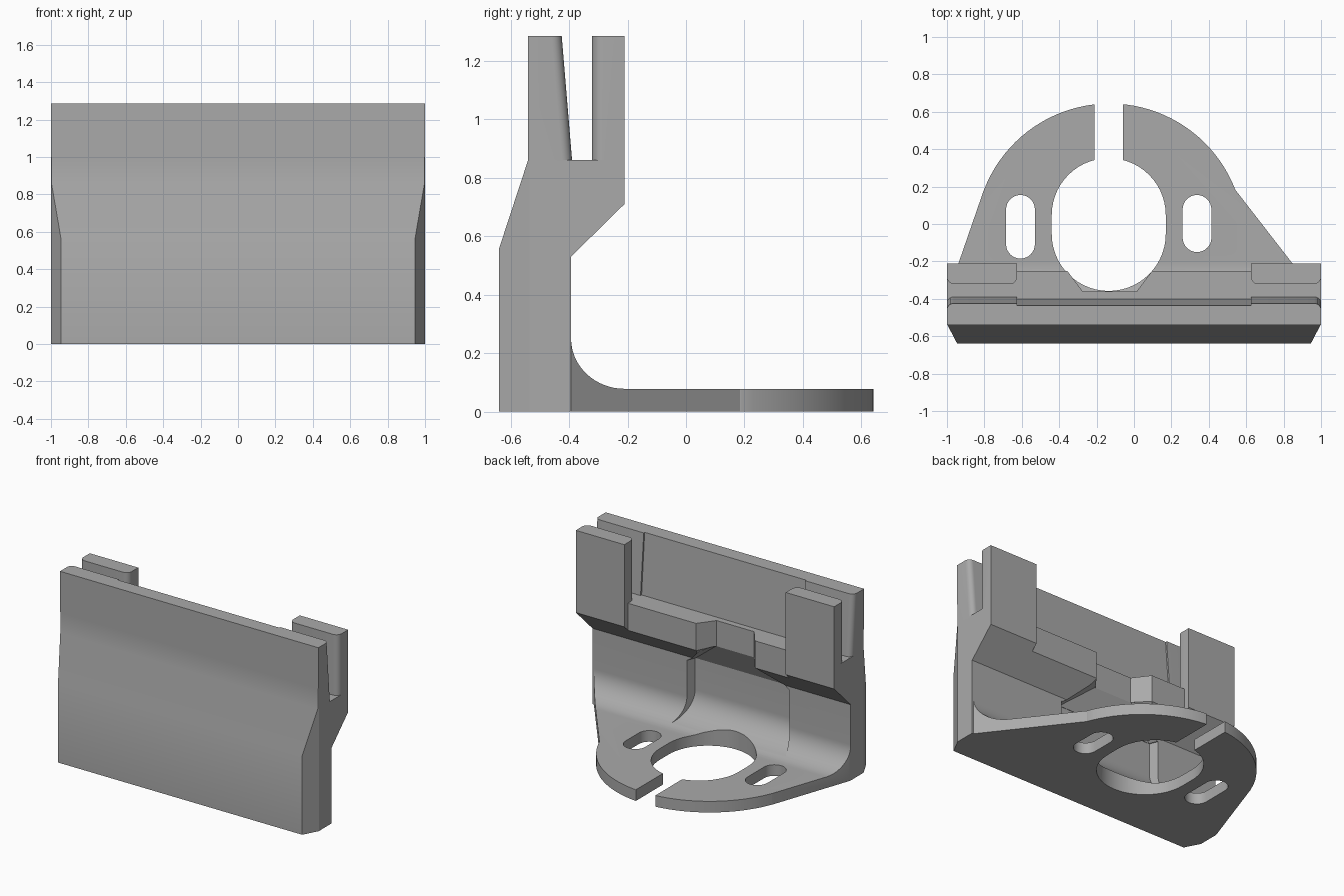
import bpy, bmesh, math

cube = bpy.data.objects.get("Cube")
if cube:
    bpy.data.objects.remove(cube, do_unlink=True)

grey = bpy.data.materials.new("plain_grey")
grey.use_nodes = True
grey.diffuse_color = (0.4, 0.4, 0.4, 1)
grey.node_tree.nodes["Principled BSDF"].inputs["Base Color"].default_value = (0.4, 0.4, 0.4, 1)

CX = -0.13  # centre line of the motor opening


def arc(cx, cy, rx, ry, start, end, n=16):
    """Points along an elliptical arc, angles in degrees."""
    angles = [math.radians(start + (end - start) * i / n) for i in range(n + 1)]
    return [(cx + rx * math.cos(a), cy + ry * math.sin(a)) for a in angles]


def finish(name, bm):
    bmesh.ops.recalc_face_normals(bm, faces=bm.faces)
    mesh = bpy.data.meshes.new(name)
    bm.to_mesh(mesh)
    bm.free()
    mesh.materials.append(grey)
    ob = bpy.data.objects.new(name, mesh)
    bpy.context.collection.objects.link(ob)
    return ob


def loft(name, ring_a, ring_b, edit=None):
    """Solid between two matching rings of 3D points."""
    bm = bmesh.new()
    a = [bm.verts.new(p) for p in ring_a]
    b = [bm.verts.new(p) for p in ring_b]
    bm.faces.new(a)
    bm.faces.new(b[::-1])
    for i in range(len(a)):
        j = (i + 1) % len(a)
        bm.faces.new((a[i], b[i], b[j], a[j]))
    if edit:
        edit(bm)
    return finish(name, bm)


def plan(name, pts, z0, z1):
    return loft(name, [(x, y, z0) for x, y in pts], [(x, y, z1) for x, y in pts])


def side(name, pts, half, edit=None, centre=0):
    return loft(name, [(centre - half, y, z) for y, z in pts],
                [(centre + half, y, z) for y, z in pts], edit)


def rect(x0, x1, y0, y1):
    return [(x0, y0), (x1, y0), (x1, y1), (x0, y1)]


def slot(x, y0, y1, r, n=16):
    return arc(x, y1 - r, r, r, 0, 180, n) + arc(x, y0 + r, r, r, 180, 360, n)


def combine(target, tool, operation):
    mod = target.modifiers.new("combine", "BOOLEAN")
    mod.operation = operation
    mod.solver = "EXACT"
    mod.object = tool
    bpy.context.view_layer.objects.active = target
    bpy.ops.object.modifier_apply(modifier=mod.name)
    bpy.data.objects.remove(tool, do_unlink=True)


# Lower wall with the overhanging ledge
bracket = side("mounting_bracket", [
    (-0.64, 0), (-0.64, 0.555), (-0.54, 0.86), (-0.21, 0.86),
    (-0.21, 0.71), (-0.393, 0.53), (-0.393, 0)], 1)

# Base plate with a fillet, trimmed to its rounded outline
base = side("base_plate", [(-0.45, 0), (-0.45, 0.25)]
            + arc(-0.21, 0.25, 0.183, 0.172, 180, 270) + [(0.7, 0.078), (0.7, 0)], 1)
outline = [(-0.999, -0.5), (-0.999, -0.385), (-0.8, 0.19)]
outline += arc(CX, -0.076, 0.72, 0.72, 158.5, 21.5, 40)
outline += [(0.54, 0.185), (0.99, -0.395), (0.99, -0.5)]
combine(base, plan("base_outline", outline, -0.1, 0.5), "INTERSECT")
combine(bracket, base, "UNION")


# Upper front panel with rounded rear corners
def round_rear_ends(bm):
    edges = [e for e in bm.edges if all(v.co.y > -0.45 for v in e.verts)
             and abs(e.verts[0].co.x - e.verts[1].co.x) < 0.01]
    bmesh.ops.bevel(bm, geom=edges, offset=0.035, segments=6, profile=0.5, affect="EDGES")


panel = side("front_panel", [(-0.54, 1.285), (-0.425, 1.285), (-0.388, 0.84),
                             (-0.53, 0.84), (-0.54, 0.86)], 1, round_rear_ends)
combine(bracket, panel, "UNION")

# Two rear tabs with rounded inner corners
for s in (-1, 1):
    r = 0.04
    tab = [(0.625, -0.21)] + arc(0.625 + r, -0.322 + r, r, r, 180, 270, 6)
    tab += arc(1 - r, -0.322 + r, r, r, 270, 360, 6) + [(1, -0.21)]
    combine(bracket, plan("rear_tab", [(s * x, y) for x, y in tab], 0.8, 1.285), "UNION")

# Thinner middle of the front panel and shallower middle of the ledge
combine(bracket, side("panel_cutter", [(-0.437, 1.3), (-0.402, 0.86),
                                       (-0.33, 0.86), (-0.33, 1.3)], 0.625), "DIFFERENCE")
combine(bracket, plan("ledge_cutter", rect(-0.625, 0.625, -0.25, -0.1), 0.6, 1.4), "DIFFERENCE")

# Notch in the ledge
notch = [(CX - 0.31, -0.14), (CX - 0.145, -0.36), (CX + 0.145, -0.36), (CX + 0.31, -0.14)]
combine(bracket, plan("notch_cutter", notch, 0.5, 1), "DIFFERENCE")

# Motor recess: filleted lower part and tapering roof
recess = [(-0.45, 0.505)] + arc(-0.2, 0.28, 0.25, 0.199, 180, 270) + [(-0.1, 0.081), (-0.1, 0.505)]


def half_width(y):
    return 0.375 + (y + 0.45) * 0.4


combine(bracket, loft("recess_cutter",
                      [(CX - half_width(y), y, z) for y, z in recess],
                      [(CX + half_width(y), y, z) for y, z in recess]), "DIFFERENCE")
wide = [(CX - 0.375, -0.45), (CX - 0.515, -0.1), (CX + 0.515, -0.1), (CX + 0.375, -0.45)]
narrow = [(CX - 0.15, -0.36), (CX - 0.3, -0.1), (CX + 0.3, -0.1), (CX + 0.15, -0.36)]
combine(bracket, loft("roof_cutter", [(x, y, 0.5) for x, y in wide],
                      [(x, y, 0.68) for x, y in narrow]), "DIFFERENCE")

# Holes and gap through the base plate
for pts in (slot(CX - 0.005, -0.358, 0.352, 0.305, 28),
            slot(-0.607, -0.185, 0.155, 0.077),
            slot(0.337, -0.15, 0.155, 0.077),
            rect(-0.21, -0.06, 0.2, 0.8)):
    combine(bracket, plan("hole_cutter", pts, -0.1, 0.45), "DIFFERENCE")

# Chamfered front corners
for s in (-1, 1):
    corner = [(s * 0.934, -0.661), (s * 1.011, -0.514), (s * 1.05, -0.661)]
    combine(bracket, plan("corner_cutter", corner, -0.1, 1), "DIFFERENCE")

bpy.ops.object.select_all(action="DESELECT")
bracket.select_set(True)
bpy.context.view_layer.objects.active = bracket
bpy.ops.object.shade_smooth_by_angle(angle=math.radians(25))
